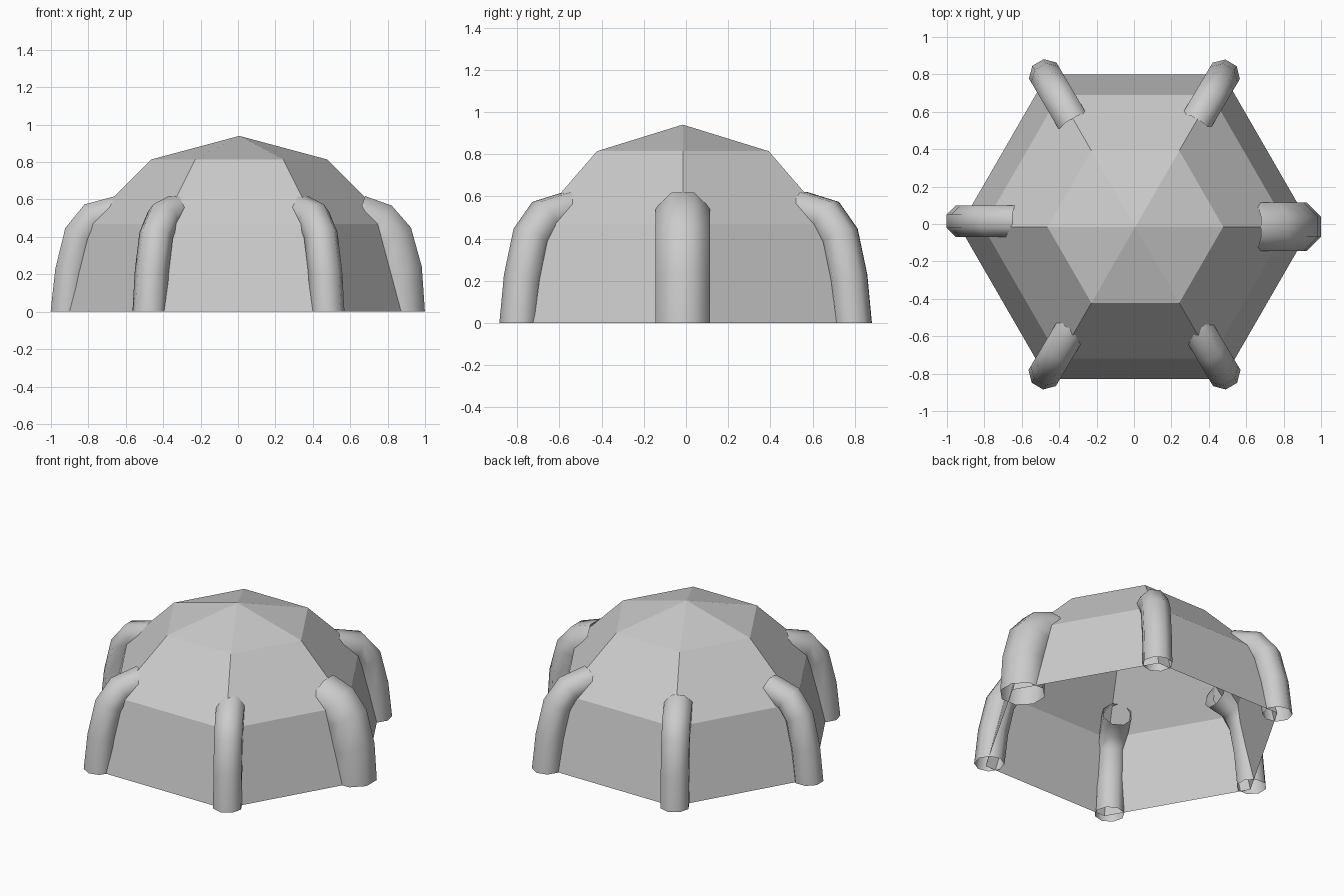
import bpy, bmesh
from math import sin, cos, pi, radians
from mathutils import Vector

if "Cube" in bpy.data.objects:
    bpy.data.objects.remove(bpy.data.objects["Cube"])


def finish(bm, name, smooth):
    bmesh.ops.recalc_face_normals(bm, faces=bm.faces[:])
    mesh = bpy.data.meshes.new(name)
    bm.to_mesh(mesh)
    bm.free()
    obj = bpy.data.objects.new(name, mesh)
    bpy.context.collection.objects.link(obj)
    if smooth:
        bpy.context.view_layer.objects.active = obj
        obj.select_set(True)
        bpy.ops.object.shade_smooth_by_angle(angle=radians(50))
        obj.select_set(False)
    return obj


# Faceted dome: upper half of a six-sided sphere, open underneath
R = 0.94
bm = bmesh.new()
rings = []
for lat in (0, 30, 60):
    r, z = R * cos(radians(lat)), R * sin(radians(lat))
    rings.append([bm.verts.new((r * cos(k * pi / 3), r * sin(k * pi / 3), z))
                  for k in range(6)])
apex = bm.verts.new((0, 0, R))
for k in range(6):
    n = (k + 1) % 6
    for a, b in zip(rings, rings[1:]):
        bm.faces.new((a[k], a[n], b[n], b[k]))
    bm.faces.new((rings[-1][k], rings[-1][n], apex))
dome = finish(bm, "dome", False)
dome.location = (0.007, -0.015, 0)


# Curved open tube following a (radius, height) path in a vertical plane
def leg(name, angle, path, radius, offset=(0, 0), sides=8):
    bm = bmesh.new()
    pts = [Vector((r, 0, z)) for r, z in path]
    loops = []
    for i, p in enumerate(pts):
        if i == 0:
            t = Vector((0, 0, 1))
        else:
            t = (p - pts[i - 1]).normalized()
            if i < len(pts) - 1:
                t = (t + (pts[i + 1] - p).normalized()).normalized()
        out = Vector((t.z, 0, -t.x))
        side = Vector((0, 1, 0))
        loops.append([bm.verts.new(p + radius * (cos(a) * out + sin(a) * side))
                      for a in ((j + 0.5) * 2 * pi / sides for j in range(sides))])
    for a, b in zip(loops, loops[1:]):
        for j in range(sides):
            n = (j + 1) % sides
            bm.faces.new((a[j], a[n], b[n], b[j]))
    obj = finish(bm, name, True)
    obj.rotation_euler.z = radians(angle)
    obj.location = (*offset, 0)


slim = [(0.917, 0), (0.893, 0.215), (0.847, 0.41), (0.775, 0.502), (0.63, 0.537)]
thick = [(0.87, 0), (0.855, 0.22), (0.81, 0.39), (0.75, 0.46), (0.64, 0.495)]

leg("right_leg", 0, thick, 0.14, (0, -0.015))
leg("left_leg", 180, slim, 0.092, (0, 0.015))
leg("back_right_leg", 59.3, slim, 0.092, (0.007, 0))
leg("back_left_leg", 120.5, slim, 0.092, (-0.005, 0))
leg("front_left_leg", 239.3, slim, 0.092, (-0.005, -0.005))
leg("front_right_leg", 300.7, slim, 0.092, (0.01, -0.005))
